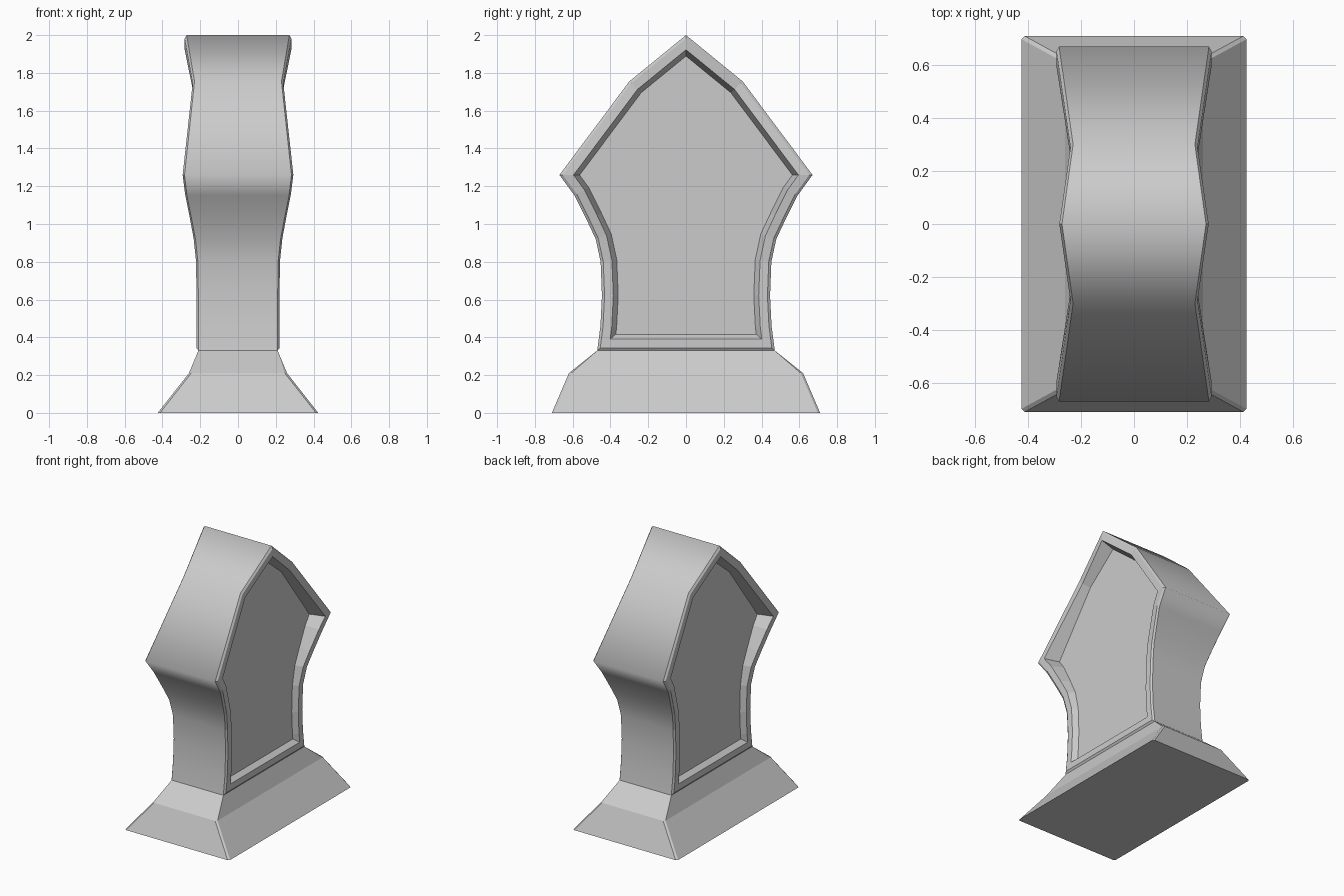
import bpy, bmesh
from mathutils import Vector

if "Cube" in bpy.data.objects:
    bpy.data.objects.remove(bpy.data.objects["Cube"])

# Right half of the body outline, bottom to tip: (y, z, half width in x)
HALF = [(0.47, 0.33, 0.22), (0.453, 0.46, 0.22), (0.445, 0.62, 0.22),
        (0.452, 0.80, 0.222), (0.478, 0.92, 0.235), (0.525, 1.02, 0.254),
        (0.59, 1.15, 0.28), (0.67, 1.26, 0.293), (0.30, 1.755, 0.24)]
OUTLINE = HALF + [(0, 2.0, 0.282)] + [(-y, z, w) for y, z, w in reversed(HALF)]
N = len(OUTLINE)
PANEL_X = 0.185


def inset(d):
    """Outline moved inward by d with mitred corners."""
    pts = [Vector(p[:2]) for p in OUTLINE]
    out = []
    for i, p in enumerate(pts):
        a = (p - pts[i - 1]).normalized()
        b = (pts[(i + 1) % N] - p).normalized()
        na, nb = Vector((-a.y, a.x)), Vector((-b.y, b.x))
        m = (na + nb).normalized()
        out.append(p + m * d / m.dot(na))
    return out


def finish(bm, name):
    bmesh.ops.recalc_face_normals(bm, faces=bm.faces)
    mesh = bpy.data.meshes.new(name)
    bm.to_mesh(mesh)
    bm.free()
    obj = bpy.data.objects.new(name, mesh)
    bpy.context.collection.objects.link(obj)


# Body: smooth edge band, chamfered rim and recessed panel on both sides
bm = bmesh.new()
rims = []
for s in (1, -1):
    loops = []
    for d, drop in ((0, 0.01), (0.014, 0), (0.06, 0), (0.086, None)):
        loops.append([bm.verts.new((s * (PANEL_X if drop is None else o[2] - drop), p.x, p.y))
                      for p, o in zip(inset(d), OUTLINE)])
    for a, b in zip(loops, loops[1:]):
        for i in range(N):
            j = (i + 1) % N
            bm.faces.new((a[i], a[j], b[j], b[i]))
    bm.faces.new(loops[-1])
    rims.append(loops[0])
for i in range(N - 1):
    f = bm.faces.new((rims[0][i], rims[1][i], rims[1][i + 1], rims[0][i + 1]))
    f.smooth = True
finish(bm, "monument_body")

# Flared base: stacked rectangles with slightly cut corners
bm = bmesh.new()
rings = []
for x, y, z, c in ((0.425, 0.71, 0, 0.012), (0.26, 0.62, 0.21, 0.012), (0.21, 0.47, 0.33, 0.001)):
    corners = [(x, y - c), (x - c, y), (c - x, y), (-x, y - c),
               (-x, c - y), (c - x, -y), (x - c, -y), (x, c - y)]
    rings.append([bm.verts.new((px, py, z)) for px, py in corners])
for a, b in zip(rings, rings[1:]):
    for i in range(8):
        j = (i + 1) % 8
        bm.faces.new((a[i], a[j], b[j], b[i]))
bm.faces.new(rings[0])
finish(bm, "flared_base")
